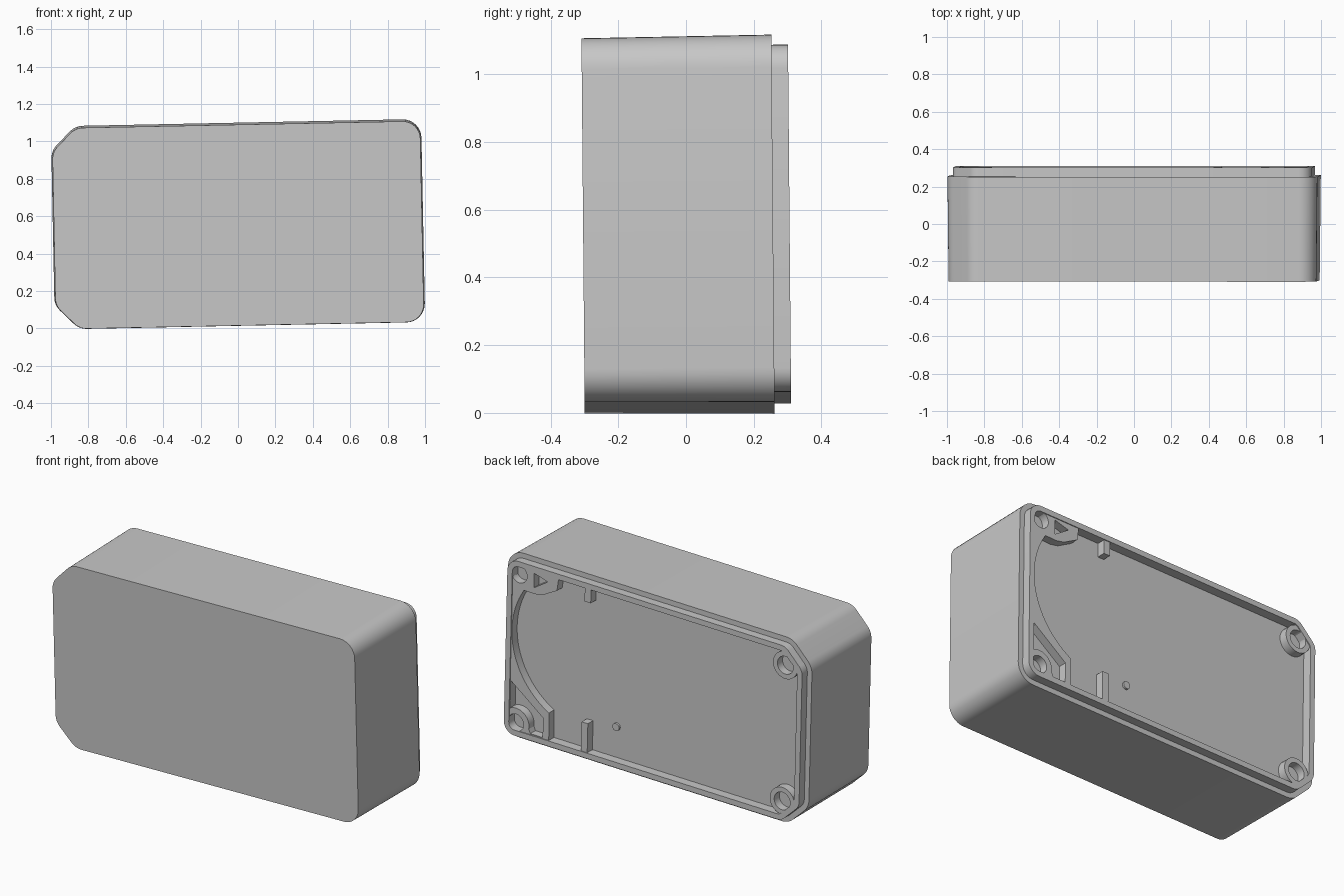
import bpy, bmesh
from math import radians, sin, cos, pi, sqrt
from mathutils import Matrix, Vector

cube = bpy.data.objects.get("Cube")
if cube:
    bpy.data.objects.remove(cube, do_unlink=True)

HW, HH, CUT, RAD = 0.99, 0.543, 0.13, 0.1      # half width, half height, chamfer, corner radius
FRONT, STEP, RIM, FLOOR = -0.304, 0.257, 0.306, 0.252
TOP = RIM - 0.005                               # height of bosses and ribs
HOLE_X, HOLE_Z = 0.885, 0.437                   # screw holes in the raised end
POSE = (Matrix.Translation((0, 0, 0.5545)) @ Matrix.Rotation(radians(0.5), 4, 'X')
        @ Matrix.Rotation(radians(-1.15), 4, 'Y'))

grey = bpy.data.materials.new("plain grey")
grey.use_nodes = True
grey.diffuse_color = (0.575, 0.575, 0.575, 1)
grey.node_tree.nodes["Principled BSDF"].inputs["Base Color"].default_value = grey.diffuse_color


def fillet(points, radius, steps=8):
    """Round every corner of a closed convex polygon."""
    out = []
    for i, p in enumerate(points):
        a = (points[i - 1] - p).normalized()
        b = (points[(i + 1) % len(points)] - p).normalized()
        half = a.angle(b) / 2
        centre = p + (a + b).normalized() * (radius / sin(half))
        start = p + a * (radius * cos(half) / sin(half)) - centre
        end = p + b * (radius * cos(half) / sin(half)) - centre
        sweep = start.angle(end)
        for k in range(steps + 1):
            t = k / steps
            out.append(centre + (start * sin((1 - t) * sweep) + end * sin(t * sweep)) / sin(sweep))
    return out


def outline(inset):
    """Case outline: two chamfered corners and two round ones."""
    w, h, c = HW - inset, HH - inset, CUT - inset * (2 - sqrt(2))
    corners = [(-w, h - c), (-w, c - h), (c - w, -h), (w, -h), (w, h), (c - w, h)]
    return fillet([Vector(p) for p in corners], RAD - inset)


def arc(x, z, r, start, stop, steps):
    """Points along an arc, angles in degrees."""
    angles = [radians(start + (stop - start) * k / steps) for k in range(steps + 1)]
    return [(x + r * cos(a), z + r * sin(a)) for a in angles]


def circle(x, z, r, n=32):
    return arc(x, z, r, 0, 360, n)[:-1]


def loft(name, rings):
    """Join (outline, depth) rings into a closed solid."""
    bm = bmesh.new()
    loops = [[bm.verts.new((p[0], y, p[1])) for p in pts] for pts, y in rings]
    for a, b in zip(loops, loops[1:]):
        for i in range(len(a)):
            j = (i + 1) % len(a)
            bm.faces.new((a[i], a[j], b[j], b[i]))
    bm.faces.new(loops[0])
    bm.faces.new(loops[-1])
    bmesh.ops.recalc_face_normals(bm, faces=bm.faces)
    mesh = bpy.data.meshes.new(name)
    bm.to_mesh(mesh)
    bm.free()
    mesh.materials.append(grey)
    ob = bpy.data.objects.new(name, mesh)
    bpy.context.collection.objects.link(ob)
    ob.matrix_world = POSE
    return ob


def prism(name, pts, y0=FLOOR - 0.004, y1=TOP):
    return loft(name, [(pts, y0), (pts, y1)])


def activate(ob):
    bpy.ops.object.select_all(action='DESELECT')
    ob.select_set(True)
    bpy.context.view_layer.objects.active = ob


def cut(ob, pts):
    """Sink a pocket into a raised part."""
    cutter = prism("cutter", pts, FLOOR + 0.001, RIM + 0.05)
    cutter.hide_render = True
    mod = ob.modifiers.new("pocket", 'BOOLEAN')
    mod.operation, mod.solver, mod.object = 'DIFFERENCE', 'EXACT', cutter
    activate(ob)
    bpy.ops.object.modifier_apply(modifier=mod.name)
    bpy.data.objects.remove(cutter, do_unlink=True)


# Case with stepped rim and shallow recess
parts = [loft("case", [(outline(0.006), FRONT), (outline(0), STEP), (outline(0.03), STEP),
                       (outline(0.03), RIM), (outline(0.062), RIM), (outline(0.062), FLOOR)])]

# Raised end with a curved inner edge, screw holes and pockets
end = prism("raised_end", arc(0.45, 0.1, 0.475, -62, 32, 47) + [
    (0.78, 0.35), (0.73, 0.36), (0.64, 0.41), (0.63, 0.49), (0.89, 0.495), (0.945, 0.45),
    (0.945, -0.45), (0.89, -0.495), (0.67, -0.49)])
for side in (-1, 1):
    cut(end, circle(HOLE_X, side * HOLE_Z, 0.05))
cut(end, [(0.79, 0.47), (0.79, 0.385), (0.7, 0.445)])
cut(end, [(0.925, -0.2), (0.71, -0.36), (0.71, -0.475), (0.79, -0.475)]
    + arc(HOLE_X, -HOLE_Z, 0.085, 190, 62, 12))
parts.append(end)

# Screw bosses in the chamfered corners
for side, label in ((-1, "lower"), (1, "upper")):
    boss = prism(label + "_screw_boss", circle(-0.847, side * 0.4, 0.08))
    cut(boss, circle(-0.847, side * 0.4, 0.052))
    parts.append(boss)

# Wall ribs and locating pin
for label, z0, z1 in (("lower", -0.49, -0.31), ("upper", 0.4, 0.49)):
    parts.append(prism(label + "_rib", [(0.42, z0), (0.46, z0), (0.46, z1), (0.42, z1)]))
parts.append(prism("locating_pin", circle(0.265, -0.3, 0.022, 20), y1=FLOOR + 0.012))

for ob in parts:
    activate(ob)
    bpy.ops.object.shade_smooth_by_angle(angle=radians(30))
